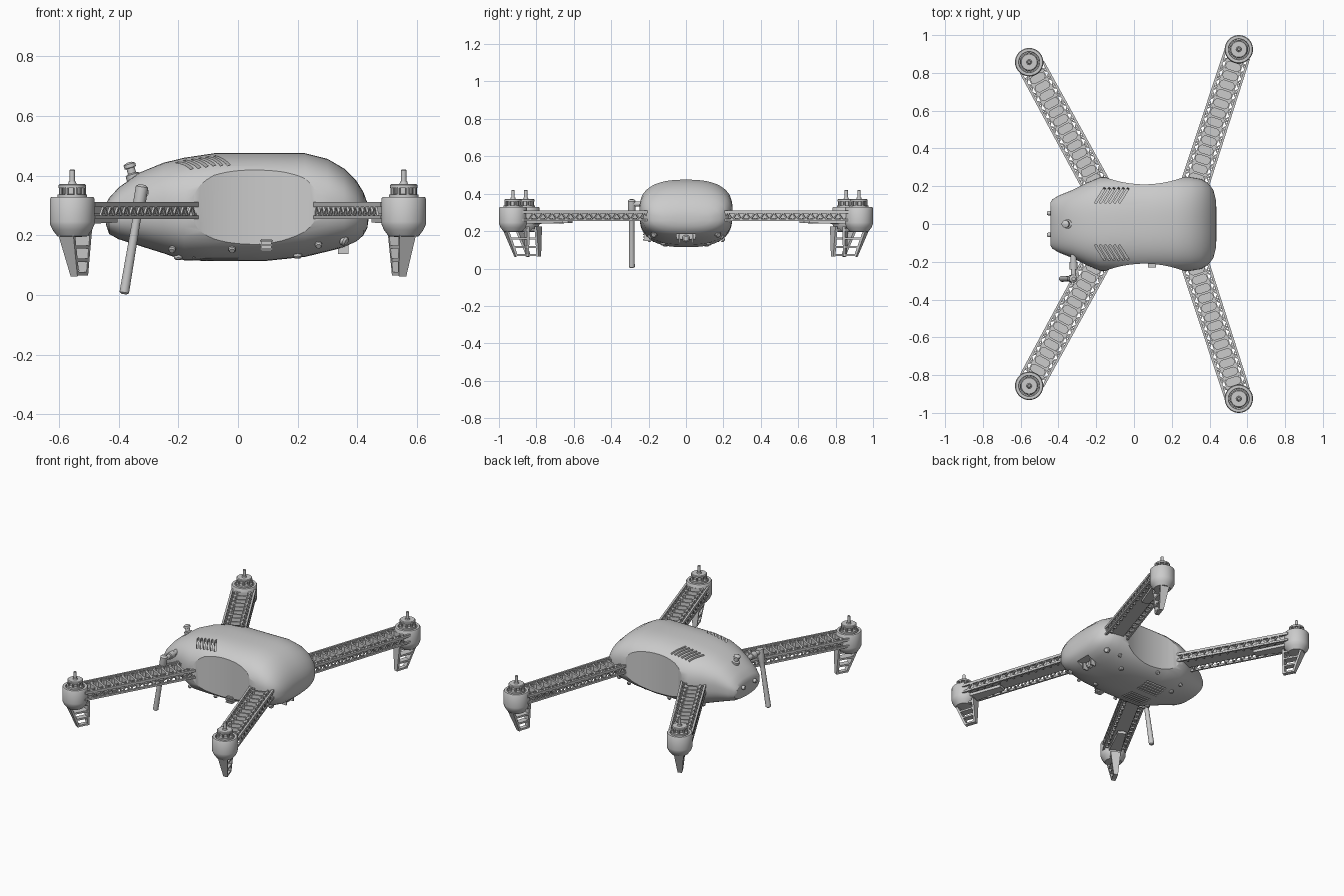
import bpy, bmesh, math
from mathutils import Vector, Matrix

if "Cube" in bpy.data.objects:
    bpy.data.objects.remove(bpy.data.objects["Cube"])

Z = Vector((0, 0, 1))


def finish(name, bm, mirror=False, angle=35):
    bmesh.ops.recalc_face_normals(bm, faces=bm.faces)
    me = bpy.data.meshes.new(name)
    bm.to_mesh(me)
    bm.free()
    ob = bpy.data.objects.new(name, me)
    bpy.context.collection.objects.link(ob)
    bpy.ops.object.select_all(action='DESELECT')
    ob.select_set(True)
    bpy.context.view_layer.objects.active = ob
    if mirror:
        m = ob.modifiers.new("mirror", 'MIRROR')
        m.use_axis = (False, True, False)
        m.use_clip = False
        m.use_mirror_merge = False
        bpy.ops.object.modifier_apply(modifier=m.name)
    bpy.ops.object.shade_smooth_by_angle(angle=math.radians(angle))
    return ob


def beam(bm, p, q, w, h, w1=None):
    """Box from p to q, w wide (tapering to w1) and h high."""
    p, q = Vector(p), Vector(q)
    d = (q - p).normalized()
    side = d.cross(Z).normalized()
    up = side.cross(d)
    rings = []
    for c, ww in ((p, w), (q, w if w1 is None else w1)):
        rings.append([bm.verts.new(c + side * a * ww / 2 + up * b * h / 2)
                      for a, b in ((-1, -1), (1, -1), (1, 1), (-1, 1))])
    a, b = rings
    for i in range(4):
        j = (i + 1) % 4
        bm.faces.new((a[i], a[j], b[j], b[i]))
    bm.faces.new(a[::-1])
    bm.faces.new(b)


def loft(bm, rings):
    rs = [[bm.verts.new(v) for v in r] for r in rings]
    n = len(rs[0])
    for a, b in zip(rs, rs[1:]):
        for i in range(n):
            j = (i + 1) % n
            bm.faces.new((a[i], a[j], b[j], b[i]))
    bm.faces.new(rs[0][::-1])
    bm.faces.new(rs[-1])


def lathe(bm, prof, p=(0, 0, 0), axis=Z, n=32):
    """Revolve (radius, height) points about an axis through p."""
    rot = Z.rotation_difference(Vector(axis)).to_matrix()
    loft(bm, [[Vector(p) + rot @ Vector((r * math.cos(t), r * math.sin(t), z))
               for t in (2 * math.pi * i / n for i in range(n))] for r, z in prof])


# Body shell: superellipse sections along x (x, half width, top, bottom)
SECT = [(-.442, .115, .305, .235), (-.432, .13, .325, .205), (-.40, .15, .36, .187),
        (-.33, .178, .41, .165), (-.25, .218, .443, .14), (-.18, .247, .46, .116),
        (-.08, .253, .475, .114), (.09, .253, .475, .114), (.225, .253, .475, .128),
        (.30, .248, .456, .146), (.355, .238, .424, .16), (.395, .215, .385, .178),
        (.42, .18, .345, .2), (.433, .13, .31, .225), (.437, .07, .285, .25)]


def section(x, hw, zt, zb, n=72, e=2 / 2.6):
    pts = []
    for i in range(n):
        t = 2 * math.pi * i / n
        c, s = math.cos(t), math.sin(t)
        pts.append((x, hw * math.copysign(abs(c) ** e, c),
                    (zt + zb) / 2 + (zt - zb) / 2 * math.copysign(abs(s) ** e, s)))
    return pts


bm = bmesh.new()
loft(bm, [section(*s) for s in SECT])
body = finish("body_shell", bm)

# Cutters: waist scoops, top vents, belly vents, camera recess
bm = bmesh.new()
for s in (1, -1):
    lathe(bm, [(.585, 0), (.585, .6)], (.055, s * .795, 0), n=160)
    for i in range(6):
        x = -.205 + .025 * i
        zz = -.012 + .003 * i
        beam(bm, (x, s * .11, .457 + zz), (x + .05, s * .19, .427 + zz), .011, .04)
    for i in range(5):
        y = s * (.03 + .022 * i)
        beam(bm, (-.15, y, .115), (.0, y, .115), .009, .04)
beam(bm, (.34, 0, .16), (.5, 0, .16), .1, .05)
cut = finish("body_cutter", bm)
cut.hide_render = True
bpy.context.view_layer.objects.active = body
m = body.modifiers.new("cut", 'BOOLEAN')
m.operation = 'DIFFERENCE'
m.solver = 'EXACT'
m.use_self = True
m.object = cut
bpy.ops.object.modifier_apply(modifier=m.name)
bpy.data.objects.remove(cut)
bpy.ops.object.select_all(action='DESELECT')
body.select_set(True)
bpy.ops.object.shade_smooth_by_angle(angle=math.radians(30))

# Camera ribs and lens in the nose recess
bm = bmesh.new()
lathe(bm, [(.02, 0), (.02, .02), (.012, .03)], (.335, 0, .16), (1, 0, 0), 24)
for y in (-.035, .035):
    beam(bm, (.335, y, .16), (.37, y, .16), .008, .045)
finish("nose_camera", bm)

# Lamps and screws around the lower shell
bm = bmesh.new()
DOT = [(1, 0), (1, .6), (.7, 1)]
for p, ax, r in (((.35, .168, .185), (1, .5, -.5), .017), ((.27, .19, .17), (0, 1, -.7), .012),
                 ((-.02, .195, .155), (0, 1, -.8), .012), ((-.22, .17, .155), (-.2, 1, -.8), .012),
                 ((.2, .12, .137), (0, .1, -1), .014), ((-.2, .11, .132), (0, .1, -1), .014)):
    lathe(bm, [(a * r, b * r) for a, b in DOT], p, ax, 16)
finish("shell_lamps", bm, True)

# Side connector block with ribs, low on the front side
bm = bmesh.new()
beam(bm, (.095, -.16, .168), (.095, -.222, .168), .036, .04)
for i in range(3):
    z = .154 + i * .014
    beam(bm, (.095, -.2, z), (.095, -.23, z), .044, .006)
finish("side_connector", bm)

# Tail buttons and top aerial stub
bm = bmesh.new()
for y in (-.058, .058):
    lathe(bm, [(.012, 0), (.012, .022), (.009, .028)], (-.432, y, .28), (-1, 0, 0), 16)
finish("tail_buttons", bm)
bm = bmesh.new()
lathe(bm, [(.024, 0), (.024, .02), (.014, .024), (.014, .042), (.02, .044), (.02, .056), (.008, .062)],
      (-.348, 0, .385), (-.3, 0, 1), 20)
finish("top_stub", bm)

# Hanging antenna on its hinge
bm = bmesh.new()
lathe(bm, [(.016, 0), (.016, .06), (.021, .062), (.021, .1), (.014, .102), (.014, .16)],
      (-.32, -.14, .345), (0, -1, 0), 20)
finish("antenna_joint", bm)
bm = bmesh.new()
top, bot = Vector((-.32, -.29, .37)), Vector((-.382, -.29, .003))
ln = (bot - top).length
lathe(bm, [(.01, 0), (.021, .008), (.021, .07), (.016, .09), (.014, .13), (.016, ln - .02),
           (.016, ln - .006), (.009, ln)], top, bot - top, 20)
finish("antenna_rod", bm)

# Arms with motors and legs; local x runs from the motor towards the body
for tag, motor, inner in (("tail", (-.555, .857), (-.175, .16)), ("nose", (.555, .925), (.305, .16))):
    d = Vector(inner) - Vector(motor)
    L = d.length
    M = Matrix.Translation((*motor, 0)) @ Matrix.Rotation(math.atan2(d.y, d.x), 4, 'Z')

    def place(name, bm, angle=35):
        bm.transform(M)
        finish(tag + "_" + name, bm, True, angle)

    bm = bmesh.new()
    n = round((L - .08) / .05)
    st = (L - .08) / n
    beam(bm, (.04, 0, .272), (L, 0, .272), .084, .01)           # floor
    for s in (1, -1):
        beam(bm, (.03, s * .066, .303), (L, s * .07, .303), .012, .016)
        beam(bm, (.03, s * .066, .26), (L, s * .07, .26), .012, .012)
        beam(bm, (.04, s * .042, .29), (L, s * .042, .29), .007, .036)
    for i in range(n):
        x = .07 + i * st
        beam(bm, (x, -.042, .29), (x, .042, .29), .012, .034)   # ladder wall
        for s in (1, -1):
            for e in (-1, 1):                                   # octagonal cell corners
                c = x + st / 2 + e * (st / 2 - .004)
                beam(bm, (c, s * .03, .289), (c - e * .012, s * .042, .289), .007, .032)
            for a, b in ((0, .5), (.5, 1)):                     # top and side zigzag
                f = a == 0
                beam(bm, (x + a * st, s * (.042 if f else .068), .303),
                     (x + b * st, s * (.068 if f else .042), .303), .007, .01)
                beam(bm, (x + a * st, s * .068, .262 if f else .3),
                     (x + b * st, s * .068, .3 if f else .262), .008, .007)
            beam(bm, (x, s * .042, .26), (x, s * .07, .26), .01, .01)
    beam(bm, (.06, 0, .248), (.27, 0, .252), .075, .018, .05)   # cable cover below
    place("arm", bm)

    bm = bmesh.new()
    lathe(bm, [(.03, .195), (.05, .197), (.066, .218), (.074, .236), (.075, .245), (.075, .322),
               (.071, .328), (.056, .328), (.054, .318)], n=40)
    place("motor_cup", bm)

    bm = bmesh.new()
    lathe(bm, [(.05, .315), (.05, .336), (.03, .338), (.03, .358), (.046, .359), (.046, .368),
               (.042, .372), (.014, .372), (.012, .38), (.009, .381), (.009, .418), (.006, .421)])
    for i in range(8):
        t = math.pi * i / 4
        lathe(bm, [(.007, .33), (.007, .362)], (.04 * math.cos(t), .04 * math.sin(t), 0), n=8)
    place("motor", bm)

    # Leg: tapered ladder frame leaning inward
    bm = bmesh.new()
    a0, a1 = Vector((-.048, 0, .225)), Vector((.018, 0, .065))
    b0, b1 = Vector((.076, 0, .225)), Vector((.08, 0, .065))
    beam(bm, a0, a1, .062, .013, .026)
    beam(bm, b0, b1, .062, .013, .026)
    for f in (.12, .4, .68, .96):
        beam(bm, a0.lerp(a1, f), b0.lerp(b1, f), .06 - .034 * f, .011)
    place("leg", bm)
